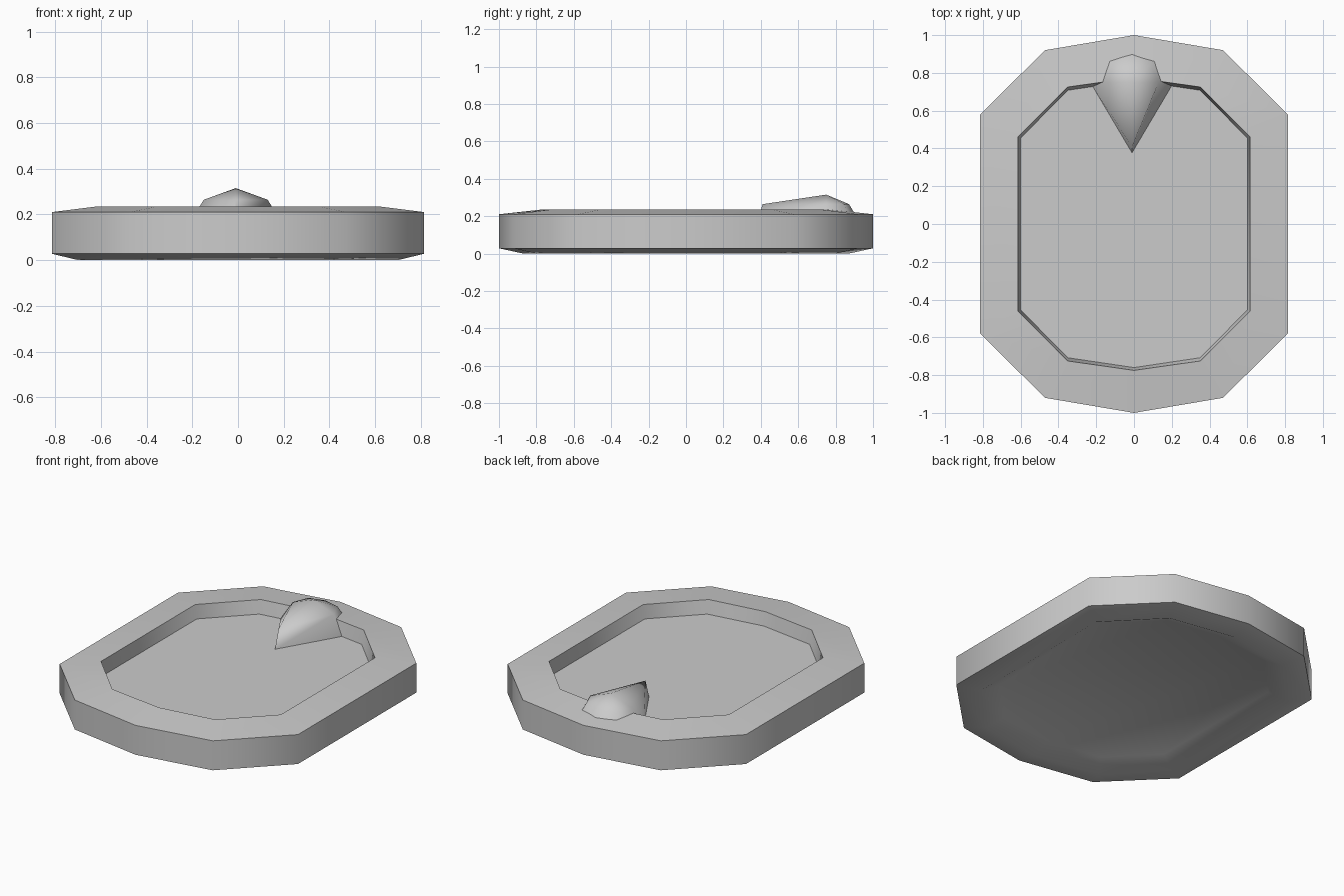
import bpy, bmesh, math

cube = bpy.data.objects.get("Cube")
if cube:
    bpy.data.objects.remove(cube, do_unlink=True)

# One plain grey for everything
grey = bpy.data.materials.new("plain grey")
grey.use_nodes = True
colour = (0.6, 0.6, 0.6, 1)
grey.diffuse_color = colour
grey.node_tree.nodes["Principled BSDF"].inputs["Base Color"].default_value = colour


def mirrored(half):
    """Close a right-hand half outline (front to back) by mirroring it in x."""
    return half + [(-x, y) for x, y in reversed(half) if x > 0]


def outline(side, side_y, corner, corner_y, end):
    """Ten-sided outline, symmetric in x and y."""
    return mirrored([(0, -end), (corner, -corner_y), (side, -side_y),
                     (side, side_y), (corner, corner_y), (0, end)])


def loft(name, rings, apex=None):
    """Skin stacked (outline, height) rings; cap the first, cap or point the last."""
    bm = bmesh.new()
    loops = [[bm.verts.new((x, y, z)) for x, y in pts] for pts, z in rings]
    n = len(loops[0])
    for low, high in zip(loops, loops[1:]):
        for i in range(n):
            j = (i + 1) % n
            bm.faces.new((low[i], low[j], high[j], high[i]))
    bm.faces.new(loops[0][::-1])
    if apex:
        tip = bm.verts.new(apex)
        for i in range(n):
            bm.faces.new((loops[-1][i], loops[-1][(i + 1) % n], tip))
    else:
        bm.faces.new(loops[-1])
    bmesh.ops.recalc_face_normals(bm, faces=bm.faces)
    mesh = bpy.data.meshes.new(name)
    bm.to_mesh(mesh)
    bm.free()
    mesh.materials.append(grey)
    ob = bpy.data.objects.new(name, mesh)
    bpy.context.collection.objects.link(ob)
    bpy.ops.object.select_all(action='DESELECT')
    ob.select_set(True)
    bpy.context.view_layer.objects.active = ob
    bpy.ops.object.shade_smooth_by_angle(angle=math.radians(50))
    return ob


# Shallow dish: recessed underside, foot, outer wall, sloping rim, sunken floor
outer = outline(0.815, 0.578, 0.472, 0.92, 1.0)
foot = outline(0.70, 0.50, 0.41, 0.80, 0.87)
lip = outline(0.615, 0.46, 0.352, 0.725, 0.775)
floor = outline(0.60, 0.455, 0.35, 0.708, 0.76)
loft("dish", [(floor, 0.05), (foot, 0), (outer, 0.028), (outer, 0.21),
              (lip, 0.235), (floor, 0.152)])

# Pointed knob resting on the floor and the back rim
knob_base = mirrored([(0, 0.375), (0.21, 0.73), (0.15, 0.89), (0, 0.94)])
knob_shoulder = mirrored([(0, 0.41), (0.14, 0.75), (0.10, 0.845), (0, 0.872)])
knob = loft("knob", [(knob_base, 0.15), (knob_shoulder, 0.264)], (0, 0.75, 0.315))
knob.location.x = -0.01
